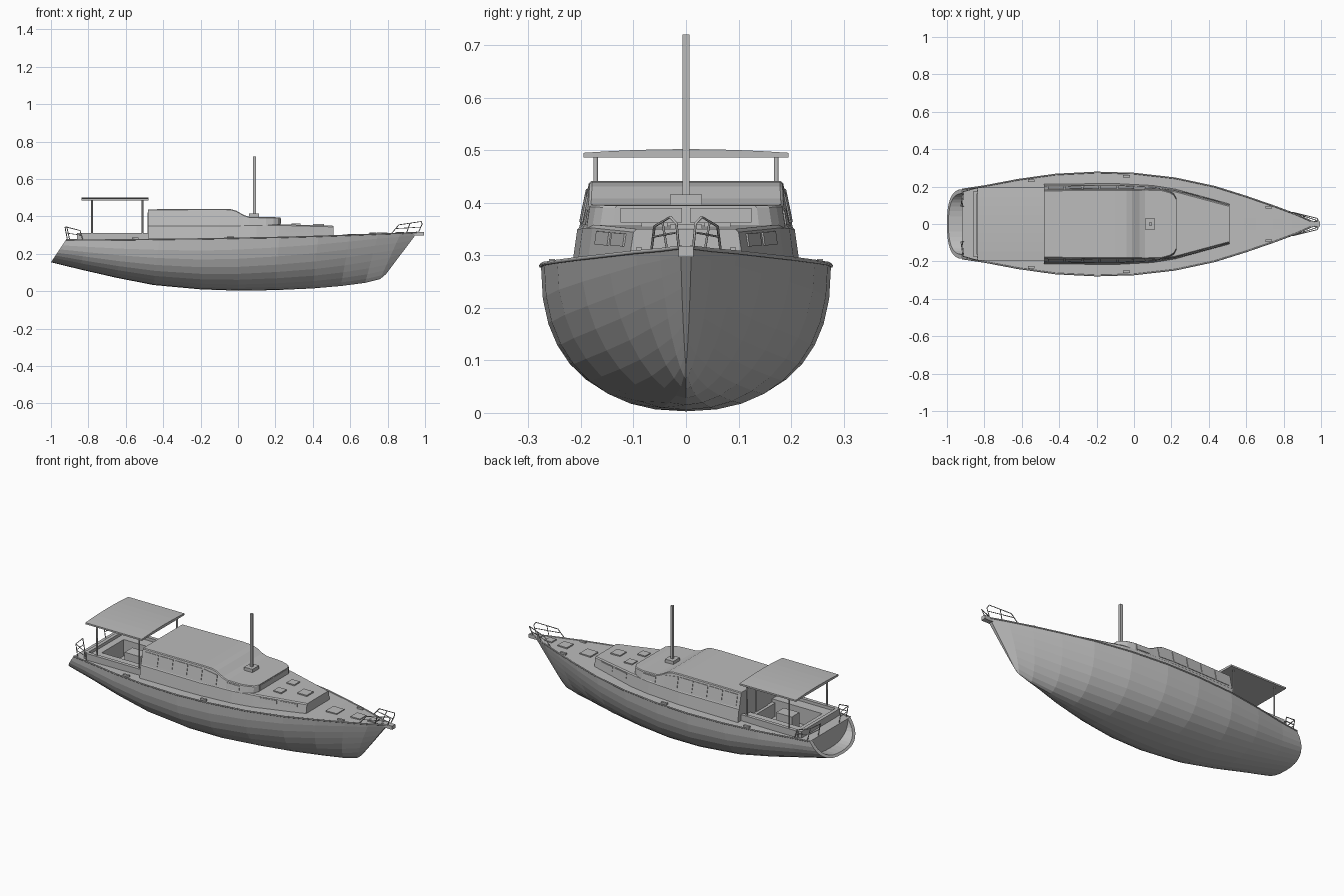
import bpy, bmesh
from math import sin, cos, pi
from mathutils import Vector

cube = bpy.data.objects.get("Cube")
if cube:
    bpy.data.objects.remove(cube)

grey = bpy.data.materials.new("plain grey")
grey.use_nodes = True
COLOUR = (0.5, 0.5, 0.5, 1)
grey.diffuse_color = COLOUR
grey.node_tree.nodes["Principled BSDF"].inputs["Base Color"].default_value = COLOUR


# Helpers
def add(name, data):
    obj = bpy.data.objects.new(name, data)
    data.materials.append(grey)
    bpy.context.collection.objects.link(obj)
    return obj


def loft(name, rings):
    """Skin closed rings of points and cap both ends."""
    bm = bmesh.new()
    loops = [[bm.verts.new(p) for p in ring] for ring in rings]
    n = len(loops[0])
    for a, b in zip(loops, loops[1:]):
        for i in range(n):
            j = (i + 1) % n
            bm.faces.new((a[i], a[j], b[j], b[i]))
    bm.faces.new(loops[0])
    bm.faces.new(loops[-1])
    bmesh.ops.remove_doubles(bm, verts=bm.verts, dist=0.0002)
    bmesh.ops.recalc_face_normals(bm, faces=bm.faces)
    mesh = bpy.data.meshes.new(name)
    bm.to_mesh(mesh)
    bm.free()
    return add(name, mesh)


def box(name, x0, x1, y0, y1, z0, z1):
    return loft(name, [[(x, y0, z0), (x, y1, z0), (x, y1, z1), (x, y0, z1)] for x in (x0, x1)])


def plate(name, corners, offset):
    offset = Vector(offset)
    return loft(name, [[Vector(c) + offset * k for c in corners] for k in (-1, 1)])


def tube(name, points, radius=0.0025):
    curve = bpy.data.curves.new(name, "CURVE")
    curve.dimensions = "3D"
    curve.bevel_depth = radius
    curve.bevel_resolution = 1
    curve.use_fill_caps = True
    spline = curve.splines.new("POLY")
    spline.points.add(len(points) - 1)
    for p, co in zip(spline.points, points):
        p.co = (*co, 1)
    return add(name, curve)


def interp(table, x):
    for a, b in zip(table, table[1:]):
        if x <= b[0]:
            t = (x - a[0]) / (b[0] - a[0])
            return [p + (q - p) * t for p, q in zip(a, b)]
    return table[-1]


# Hull: keel x, keel z, sheer x, sheer z, half beam, section fullness
STATIONS = [
    (-1, .155, -.92, .275, .185, 2.5), (-.85, .118, -.8, .274, .203, 2.4),
    (-.65, .072, -.62, .275, .237, 2.4), (-.45, .033, -.42, .278, .265, 2.4),
    (-.2, .01, -.2, .28, .276, 2.4), (0, .003, 0, .284, .27, 2.3),
    (.2, .006, .22, .288, .245, 2.1), (.4, .015, .43, .294, .2, 1.9),
    (.55, .028, .6, .3, .147, 1.7), (.68, .045, .75, .306, .095, 1.5),
    (.76, .065, .87, .31, .05, 1.4), (.79, .09, .96, .315, .01, 1.3)]
SHEER = [(s[2], s[4], s[3]) for s in STATIONS]


def section(xk, zk, xd, zd, beam, n, steps=9):
    ring = []
    for i in range(-steps, steps + 1):
        a = abs(i) / steps * pi / 2
        y = beam * sin(a) ** (2 / n) * (1 if i > 0 else -1)
        rise = 1 - max(cos(a), 0) ** (2 / n)
        ring.append((xk + (xd - xk) * rise, y, zk + (zd - zk) * rise))
    return ring


# The stern has a rim and a recessed boarding platform
stern = STATIONS[0]
rim = []
for x, y, z in section(*stern):
    z = stern[3] - (stern[3] - z) * 0.9
    rise = (z - stern[1]) / (stern[3] - stern[1])
    rim.append((stern[0] + (stern[2] - stern[0]) * rise, y * 0.88, z))
recess = [(stern[2], y, z) for x, y, z in rim]
hull = loft("hull", [recess, rim] + [section(*s) for s in STATIONS])

# Cockpit well
cutter = box("cockpit_cutter", -.8, -.5, -.1, .1, .2, .4)
cutter.hide_render = True
cutter.hide_viewport = True
cut = hull.modifiers.new("cockpit", "BOOLEAN")
cut.operation = "DIFFERENCE"
cut.solver = "EXACT"
cut.object = cutter

# Cabin trunk: x, half width, top height
TRUNK = [(-.48, .203, .355), (-.1, .207, .355), (.1, .197, .357),
         (.22, .178, .358), (.51, .1, .35)]
loft("cabin_trunk", [[(x, -w - .012, .265), (x, -w, z - .006), (x, -w + .006, z),
                      (x, w - .006, z), (x, w, z - .006), (x, w + .012, .265)]
                     for x, w, z in TRUNK])

# Deckhouse: x, base half width, roof half width, roof height
HOUSE = [(-.48, .201, .182, .438), (-.1, .205, .185, .441), (-.04, .203, .184, .439),
         (-.01, .202, .184, .431), (.03, .2, .185, .408), (.06, .198, .186, .398),
         (.15, .19, .183, .396), (.19, .18, .172, .396), (.213, .165, .158, .395),
         (.226, .14, .135, .395)]
loft("deckhouse", [[(x, -b, .345), (x, -t, z - .004), (x, -t + .005, z),
                    (x, t - .005, z), (x, t, z - .004), (x, b, .345)]
                   for x, b, t, z in HOUSE])


def house_point(x, k, side):
    _, b, t, z = interp(HOUSE, x)
    return (x, side * (b + (t - b) * k), .345 + (z - .345) * k)


def trunk_point(x, k, side):
    _, w, z = interp(TRUNK, x)
    return (x, side * (w + .012 * (1 - k)), .265 + (z - .265) * k)


def pane(point, x0, x1, k0, k1, side, name):
    plate(name, [point(x0, k0, side), point(x1, k0, side),
                 point(x1, k1, side), point(x0, k1, side)], (0, .0025, 0))


def along(name, points, side, radius=0.0025):
    tube(name, [(x, side * y, z) for x, y, z in points], radius)


# Everything mirrored port and starboard
for side, label in ((1, "left"), (-1, "right")):
    for i in range(5):
        x = -.46 + i * .094
        pane(house_point, x, x + .084, .2, .85, side, f"{label}_deckhouse_window")
    pane(house_point, .06, .14, .25, .8, side, f"{label}_deckhouse_window")
    for x in (.26, .37):
        pane(trunk_point, x, x + .09, .6, .88, side, f"{label}_trunk_window")
    along(f"{label}_toe_rail", SHEER, side, .004)

    # Cockpit seats and coaming
    y = sorted((side * .1, side * .165))
    box(f"{label}_seat", -.8, -.48, *y, .26, .295)
    y = sorted((side * .163, side * .183))
    box(f"{label}_coaming", -.84, -.48, *y, .26, .312)

    # Canopy posts
    for x in (-.78, -.51):
        along(f"{label}_canopy_post", [(x, .172, .28), (x, .172, .49)], side, .005)

    # Bow rail
    along(f"{label}_bow_rail", [(.82, .066, .308), (.86, .06, .355), (.98, .03, .373),
                                (.985, .018, .36), (.965, .014, .315)], side)
    along(f"{label}_bow_midrail", [(.845, .063, .335), (.975, .02, .343)], side, .002)
    along(f"{label}_bow_stanchion", [(.9, .036, .31), (.92, .045, .364)], side)

    # Stern rail
    along(f"{label}_stern_rail", [(-.83, .195, .275), (-.845, .192, .325), (-.915, .172, .343),
                                  (-.925, .095, .343), (-.912, .095, .275)], side)
    along(f"{label}_stern_midrail", [(-.84, .193, .3), (-.91, .175, .31), (-.918, .095, .31)],
          side, .002)
    along(f"{label}_stern_stanchion", [(-.9, .177, .275), (-.915, .172, .343)], side)

    # Deck cleats
    for x in (-.55, -.04, .72):
        _, b, z = interp(SHEER, x)
        y = sorted((side * (b - .022), side * (b - .01)))
        box(f"{label}_cleat", x - .018, x + .018, *y, z - .005, z + .01)

    # Windscreen panes
    y = sorted((side * .008, side * .125))
    box(f"{label}_windscreen", .224, .229, *y, .362, .39)

# Cockpit furniture
box("aft_coaming", -.86, -.84, -.175, .175, .26, .312)
box("aft_seat", -.84, -.8, -.163, .163, .26, .295)
box("cockpit_table", -.7, -.6, -.035, .035, .19, .3)
box("companionway_door", -.484, -.478, -.05, .05, .27, .42)

# Canopy with a cambered top
ys = [-.195 + .39 * i / 8 for i in range(9)]
canopy = [(y, .495 + .007 * (1 - (y / .195) ** 2)) for y in ys] + [(.195, .486), (-.195, .486)]
loft("canopy", [[(x, y, z) for y, z in canopy] for x in (-.838, -.478)])

# Mast and its step
box("mast_step", .06, .113, -.03, .03, .39, .416)
box("mast", .08, .095, -.007, .007, .41, .72)

# Hatches on the coach roof and foredeck
for name, x, y, half, z in (("coach_hatch", .31, .06, .025, .356), ("coach_hatch", .31, -.06, .025, .356),
                            ("coach_hatch", .43, 0, .03, .353), ("fore_hatch", .62, 0, .035, .301),
                            ("fore_hatch", .77, 0, .03, .307), ("anchor_hatch", .865, 0, .022, .31)):
    box(name, x - half, x + half, y - half, y + half, z - .008, z + .006)

# Bow roller
box("bow_roller", .925, .995, -.014, .014, .297, .318)
